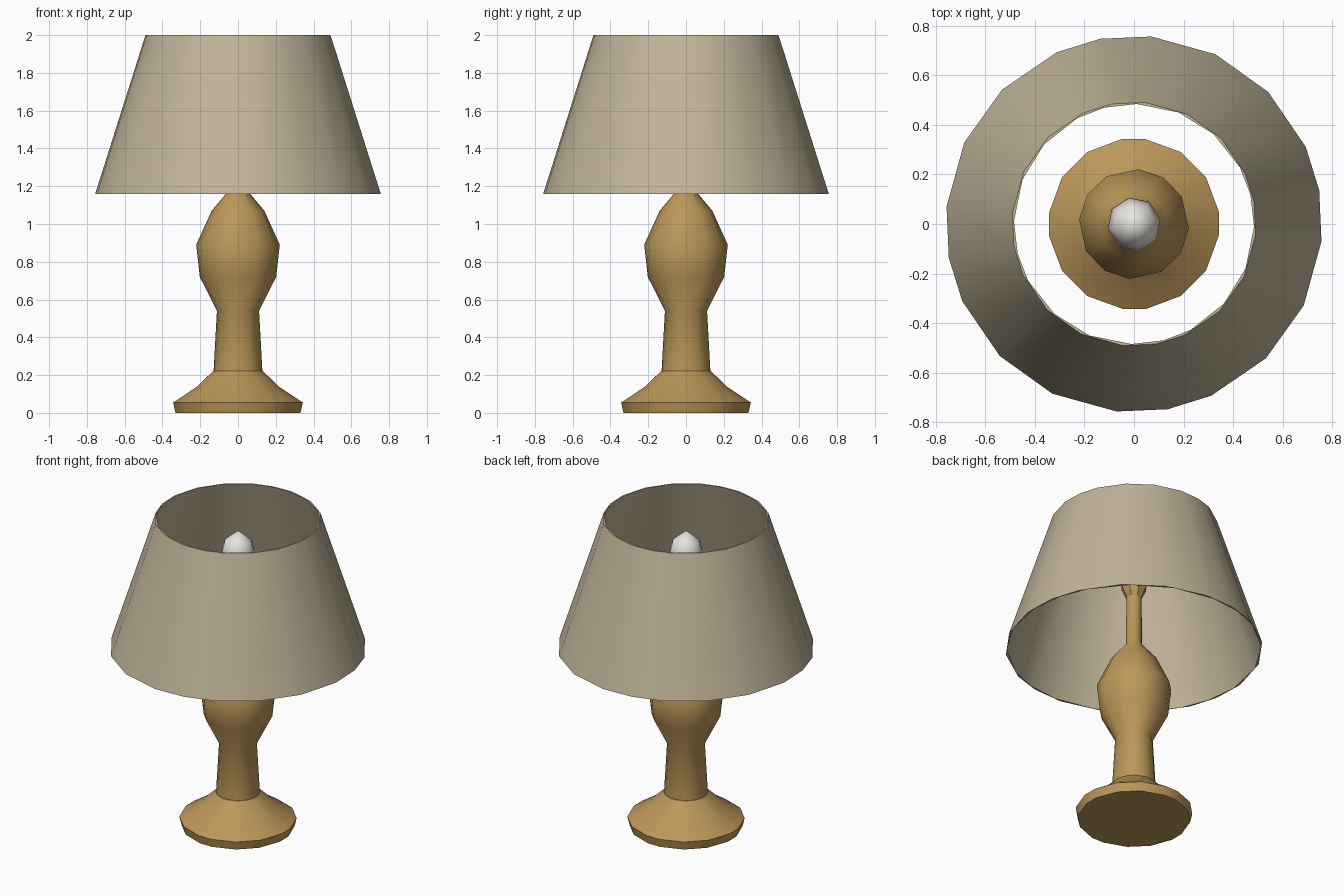
import bpy, bmesh, math

if "Cube" in bpy.data.objects:
    bpy.data.objects.remove(bpy.data.objects["Cube"])


def material(name, rgb):
    m = bpy.data.materials.new(name)
    m.diffuse_color = (*rgb, 1.0)
    m.use_nodes = True
    m.node_tree.nodes["Principled BSDF"].inputs["Base Color"].default_value = m.diffuse_color
    return m


WOOD = material("warm wood", (0.50, 0.31, 0.10))
CLOTH = material("beige cloth", (0.53, 0.46, 0.315))
GLASS = material("white glass", (0.80, 0.78, 0.73))


def quad_angles(quarter):
    """Repeat one quarter's angles (degrees) four times around the axis."""
    return sorted(a + 90 * q for q in range(4) for a in quarter)


def lathe(name, profile, angles, mat, closed=False, sharp=40, twist=()):
    """Spin (radius, z) points; radius 0 makes a tip, closed joins last to first."""
    bm = bmesh.new()
    rings = []
    for i, (r, z) in enumerate(profile):
        if r == 0:
            rings.append([bm.verts.new((0, 0, z))] * len(angles))
            continue
        t = twist[i] if twist else 0
        rings.append([bm.verts.new((r * math.cos(math.radians(a + t)),
                                    r * math.sin(math.radians(a + t)), z)) for a in angles])
    pairs = list(zip(rings, rings[1:]))
    if closed:
        pairs.append((rings[-1], rings[0]))
    n = len(angles)
    for lo, hi in pairs:
        for k in range(n):
            j = (k + 1) % n
            bm.faces.new(list(dict.fromkeys((lo[k], lo[j], hi[j], hi[k]))))
    if not closed:
        for ring in (rings[0], rings[-1]):
            if len(set(ring)) > 1:
                bm.faces.new(ring)
    bmesh.ops.recalc_face_normals(bm, faces=bm.faces[:])
    mesh = bpy.data.meshes.new(name)
    bm.to_mesh(mesh)
    bm.free()
    mesh.materials.append(mat)
    for p in mesh.polygons:
        p.use_smooth = True
    mesh.set_sharp_from_angle(angle=math.radians(sharp))
    ob = bpy.data.objects.new(name, mesh)
    bpy.context.collection.objects.link(ob)
    return ob


# Round foot
lathe("foot", [(0.333, 0), (0.346, 0.055), (0.22, 0.138), (0.132, 0.222)],
      quad_angles([83, 57, 33, 8]), WOOD)

# Turned stem with the egg-shaped body and neck
lathe("stem", [(0.130, 0.215), (0.112, 0.54), (0.203, 0.72), (0.222, 0.89),
               (0.14, 1.07), (0.048, 1.18), (0.045, 1.50)],
      quad_angles([85, 58, 30]), WOOD, sharp=50)

# Flared bulb socket
lathe("socket", [(0.045, 1.50), (0.078, 1.57), (0.078, 1.64)],
      quad_angles([74, 29]), WOOD)

# Light bulb
lathe("bulb", [(0.055, 1.63), (0.108, 1.76), (0.085, 1.85), (0, 1.92)],
      quad_angles([56, 11]), GLASS, sharp=60)

# Thin open shade; the inner wall is slightly turned against the outer one
lathe("shade", [(0.759, 1.16), (0.492, 2.0), (0.484, 2.0), (0.751, 1.16)],
      quad_angles([84.7, 64.3, 44.5, 24.2, 10.3]), CLOTH, closed=True,
      twist=(0, 0, 4, 4))
